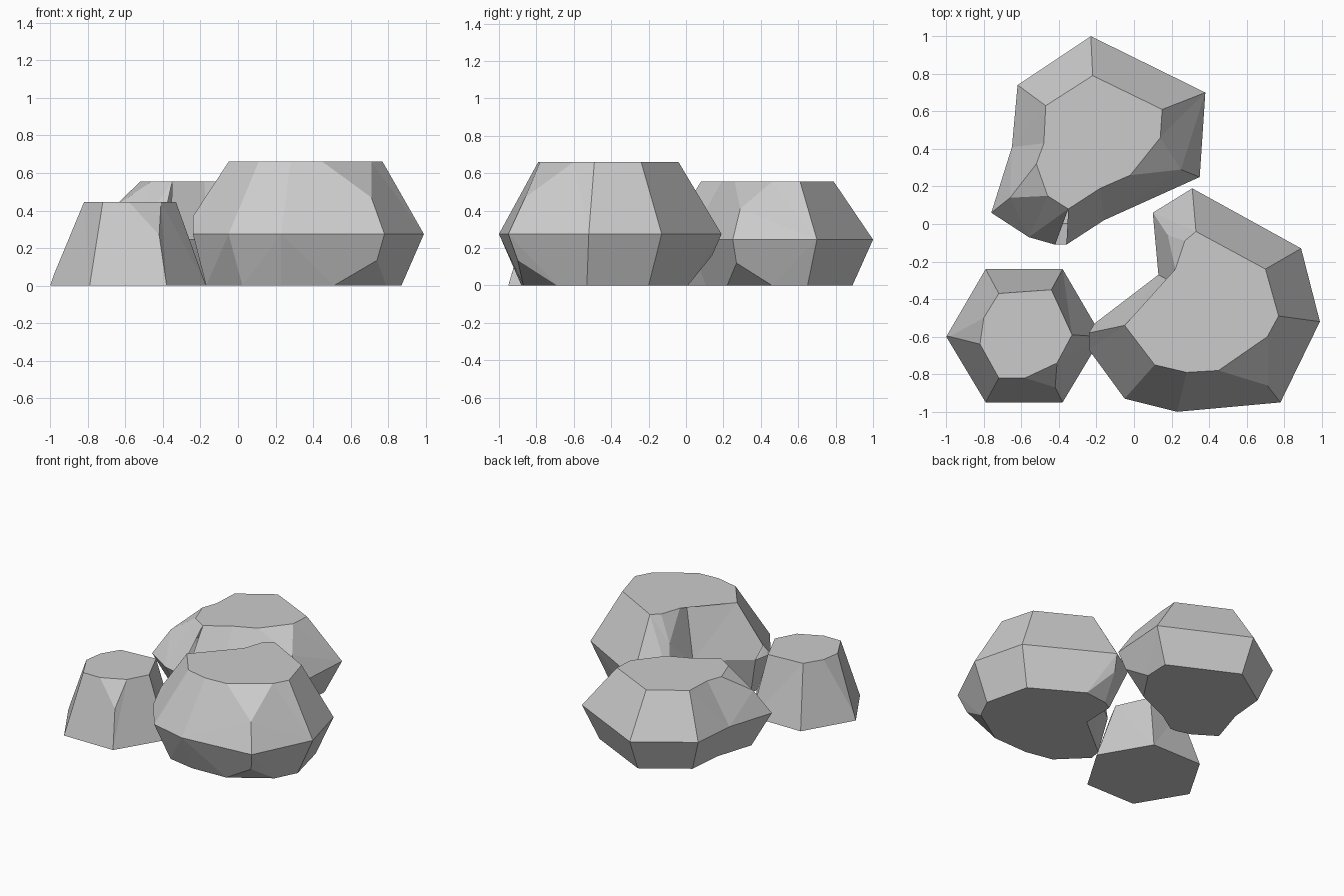
import bpy, bmesh

if "Cube" in bpy.data.objects:
    bpy.data.objects.remove(bpy.data.objects["Cube"])


def rock(name, columns, mid_z, top_z, centre=(0, 0), shrink=0.82):
    """Faceted rock from vertical columns: (waist xy, top xy, chamfer above, chamfer below, base xy)."""
    bm = bmesh.new()
    cache = {}

    def vert(p):
        key = tuple(round(c, 4) for c in p)
        if key not in cache:
            cache[key] = bm.verts.new(key)
        return cache[key]

    def side(a, b):
        # shared starts collapse into a single apex
        a, b = list(a), list(b)
        while len(a) > 1 and len(b) > 1 and a[1] == b[1]:
            a.pop(0)
            b.pop(0)
        if a[0] == b[0]:
            b = b[1:]
        loop = a + b[::-1]
        clean = [v for i, v in enumerate(loop) if v != loop[i - 1]]
        if len(clean) > 2 and len(set(clean)) == len(clean):
            bm.faces.new(clean)

    ups, downs = [], []
    for col in columns:
        mid, top, over, under, base = tuple(col) + (None,) * (5 - len(col))
        m = vert((*mid, mid_z))
        ups.append([m] + ([vert(over)] if over else []) + [vert((*top, top_z))])
        if mid_z > 0:
            base = base or [c + (p - c) * shrink for p, c in zip(mid, centre)]
            downs.append([m] + ([vert(under)] if under else []) + [vert((*base, 0))])
        else:
            downs.append([m])
    for paths in (ups, downs):
        for i, path in enumerate(paths):
            if len(path) > 1:
                side(paths[i - 1], path)
        cap = list(dict.fromkeys(p[-1] for p in paths))
        bm.faces.new(cap)
    bmesh.ops.triangulate(bm, faces=bm.faces[:])
    bmesh.ops.recalc_face_normals(bm, faces=bm.faces[:])
    bmesh.ops.dissolve_limit(bm, angle_limit=0.03, verts=bm.verts[:], edges=bm.edges[:])
    mesh = bpy.data.meshes.new(name)
    bm.to_mesh(mesh)
    bm.free()
    ob = bpy.data.objects.new(name, mesh)
    bpy.context.collection.objects.link(ob)
    return ob


# Large notched rock, front right
over_r, under_r = (0.71, -0.86, 0.47), (0.74, -0.90, 0.135)
over_b, under_b = (0.18, -0.06, 0.47), (0.29, 0.14, 0.16)
tip = (-0.24, -0.58, 0.37)
rock("large_rock", [
    ((-0.24, -0.67), (-0.05, -0.54), tip, None, (-0.17, -0.65)),
    ((-0.05, -0.93), (0.11, -0.75)),
    ((0.23, -1.00), (0.28, -0.79), None, None, (0.23, -0.88)),
    ((0.78, -0.95), (0.45, -0.78), over_r, under_r, (0.51, -0.87)),
    ((0.78, -0.95), (0.71, -0.60), over_r, under_r, (0.79, -0.69)),
    ((0.99, -0.52), (0.77, -0.49), None, None, (0.87, -0.53)),
    ((0.89, -0.13), (0.70, -0.24), None, None, (0.79, -0.20)),
    ((0.31, 0.19), (0.33, -0.04), None, under_b, (0.43, 0.01)),
    ((0.31, 0.19), (0.33, -0.04), None, under_b, (0.25, -0.01)),
    ((0.10, 0.06), (0.27, -0.09), over_b, None, (0.18, -0.05)),
    ((0.10, 0.06), (0.22, -0.24), over_b, None, (0.18, -0.05)),
    ((0.13, -0.27), (0.22, -0.32)),
    ((-0.21, -0.53), (-0.05, -0.54), tip, None, (-0.15, -0.56)),
], 0.275, 0.66, (0.36, -0.43))

# Medium rock at the back
over_l, over_f, under_f = (-0.66, 0.14, 0.42), (0.25, 0.29, 0.41), (0.30, 0.27, 0.12)
rock("back_rock", [
    ((-0.76, 0.06), (-0.52, 0.32), over_l),
    ((-0.76, 0.06), (-0.46, 0.15), over_l),
    ((-0.56, -0.07), (-0.46, 0.15)),
    ((-0.42, -0.11), (-0.35, 0.08)),
    ((-0.36, -0.11), (-0.35, 0.08)),
    ((-0.16, 0.02), (-0.18, 0.19)),
    ((0.35, 0.25), (-0.02, 0.26), over_f, under_f, (0.10, 0.22)),
    ((0.35, 0.25), (0.14, 0.46), over_f, under_f, (0.26, 0.46)),
    ((0.38, 0.70), (0.15, 0.61)),
    ((-0.23, 1.00), (-0.22, 0.79)),
    ((-0.62, 0.74), (-0.47, 0.63)),
    ((-0.65, 0.41), (-0.48, 0.43)),
], 0.245, 0.555, (-0.18, 0.45), 0.8)

# Small tapered rock, front left
over_s = (-0.42, -0.87, 0.27)
over_w = (-0.98, -0.60, 0.06)
rock("small_rock", [
    ((-1.00, -0.60), (-0.80, -0.50), over_w),
    ((-1.00, -0.60), (-0.82, -0.64), over_w),
    ((-0.79, -0.95), (-0.72, -0.82)),
    ((-0.38, -0.95), (-0.58, -0.82), over_s),
    ((-0.38, -0.95), (-0.41, -0.74), over_s),
    ((-0.17, -0.60), (-0.33, -0.59)),
    ((-0.38, -0.24), (-0.44, -0.35)),
    ((-0.79, -0.24), (-0.72, -0.37)),
], 0.0, 0.445)
